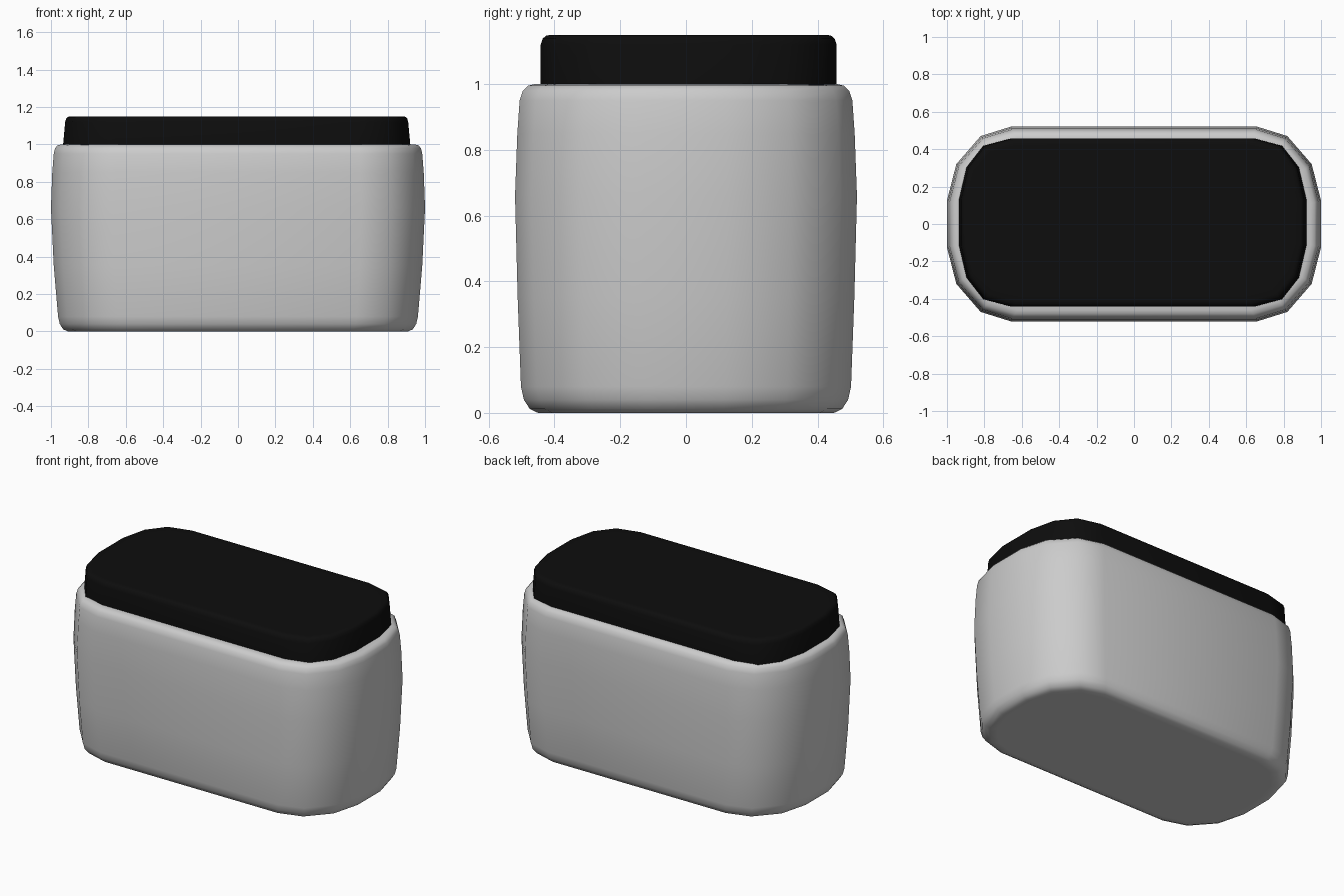
import bpy
import bmesh
import math

cube = bpy.data.objects.get("Cube")
if cube:
    bpy.data.objects.remove(cube, do_unlink=True)


def make_material(name, value, roughness):
    mat = bpy.data.materials.new(name)
    mat.use_nodes = True
    color = (value, value, value, 1)
    mat.diffuse_color = color
    shader = mat.node_tree.nodes["Principled BSDF"]
    shader.inputs["Base Color"].default_value = color
    shader.inputs["Roughness"].default_value = roughness
    return mat


def full_outline(quarter):
    """Mirror one quarter, listed from the end to the long side, into a loop."""
    half = quarter + [(-x, y) for x, y in reversed(quarter)]
    return half + [(-x, -y) for x, y in half]


def loft(name, quarter, rows, mat, center=(0, 0)):
    """Stack scaled outlines; each row is height, x half-size, y half-size."""
    outline = full_outline(quarter)
    size_x = max(x for x, y in outline)
    size_y = max(y for x, y in outline)
    bm = bmesh.new()
    rings = []
    for z, half_x, half_y in rows:
        rings.append([bm.verts.new((center[0] + x * half_x / size_x,
                                    center[1] + y * half_y / size_y, z))
                      for x, y in outline])
    count = len(outline)
    for low, high in zip(rings, rings[1:]):
        for i in range(count):
            j = (i + 1) % count
            bm.faces.new((low[i], low[j], high[j], high[i]))
    bm.faces.new(list(reversed(rings[0])))
    bm.faces.new(rings[-1])
    bmesh.ops.recalc_face_normals(bm, faces=bm.faces)
    mesh = bpy.data.meshes.new(name)
    bm.to_mesh(mesh)
    bm.free()
    mesh.materials.append(mat)
    obj = bpy.data.objects.new(name, mesh)
    bpy.context.collection.objects.link(obj)
    bpy.ops.object.select_all(action="DESELECT")
    obj.select_set(True)
    bpy.context.view_layer.objects.active = obj
    bpy.ops.object.shade_smooth_by_angle(angle=math.radians(50))
    return obj


light_gray = make_material("light gray", 0.6, 0.5)
black = make_material("black", 0.004, 0.5)

# Bulging container with rounded rims
loft("container_body",
     [(1.0, 0.125), (0.95, 0.32), (0.82, 0.47), (0.66, 0.52)],
     [(0, 0.87, 0.42), (0, 0.91, 0.45), (0.012, 0.935, 0.475),
      (0.04, 0.953, 0.493), (0.08, 0.962, 0.502), (0.35, 0.985, 0.512),
      (0.66, 1.0, 0.52), (0.85, 0.993, 0.513), (0.95, 0.985, 0.506),
      (0.98, 0.978, 0.496), (0.995, 0.965, 0.48),
      (1.0, 0.945, 0.46), (1.0, 0.89, 0.41)],
     light_gray)

# Lid with a softened top edge
loft("lid",
     [(0.93, 0.125), (0.89, 0.295), (0.8, 0.41), (0.65, 0.45)],
     [(0.99, 0.929, 0.45), (1.12, 0.917, 0.45), (1.138, 0.912, 0.444),
      (1.147, 0.903, 0.434), (1.15, 0.89, 0.42), (1.15, 0.86, 0.39)],
     black, center=(-0.007, 0.008))
